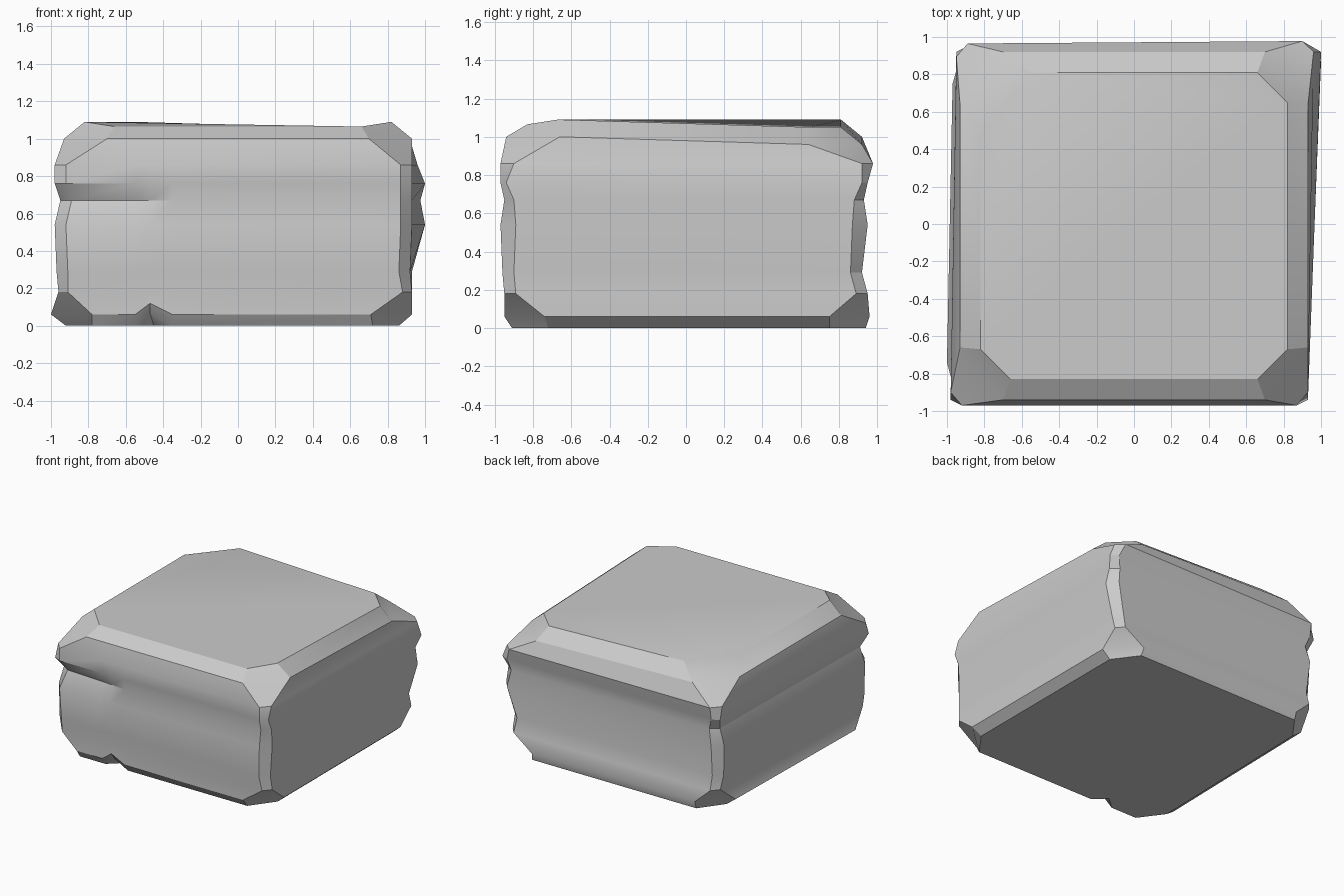
import bpy, bmesh

if "Cube" in bpy.data.objects:
    bpy.data.objects.remove(bpy.data.objects["Cube"])

# Horizontal sections: z, left x, right x, front y, back y, corner cut x, corner cut y, rear right bulge
RINGS = [
    (0.00, -0.92, 0.86, -0.91, 0.94, 0.14, 0.19, 0.00),
    (0.06, -1.00, 0.93, -0.95, 0.96, 0.22, 0.21, 0.00),
    (0.18, -0.96, 0.93, -0.95, 0.95, 0.05, 0.06, 0.00),
    (0.29, -0.97, 0.92, -0.96, 0.92, 0.06, 0.06, 0.01),
    (0.54, -0.98, 0.93, -0.97, 0.95, 0.06, 0.08, 0.07),
    (0.67, -0.95, 0.93, -0.95, 0.93, 0.06, 0.05, 0.045),
    (0.76, -0.98, 0.93, -0.97, 0.95, 0.06, 0.03, 0.07),
    (0.86, -0.98, 0.93, -0.97, 0.965, 0.06, 0.07, 0.03),
    (1.00, -0.93, 0.93, -0.94, 0.92, 0.23, 0.28, 0.00),
    (1.09, -0.82, 0.82, -0.83, 0.81, 0.16, 0.16, 0.00),
]
NOTCH_X = (-0.55, -0.47, -0.35)


def section(z, x0, x1, y0, y1, ix, iy, bulge):
    """Octagon with three extra points on the front for the chipped notch."""
    xb = x1 + bulge
    xl = x0 + (0.03 if z < 0.9 else 0)
    pts = [(x0 + ix, y0)] + [(x, y0) for x in NOTCH_X]
    pts += [(x1 - ix, y0), (x1, y0 + iy), (xb, y1 - iy), (xb - ix, y1),
            (xl + ix, y1), (xl, y1 - iy), (x0, y0 + iy)]
    return [[x, y, z] for x, y in pts]


rings = [section(*r) for r in RINGS]

# Chipped notch in the lower front edge
rings[0][2][2] = 0.065
rings[1][2][2] = 0.12
# Dent on the front left corner, fading along the front
for col, depth in ((0, 0.04), (1, 0.02), (2, 0.015), (10, 0.03)):
    rings[5][col][1] += depth
# Sloping top: front edge and rear right corner lower, rear left corner cut wide
for col in range(5):
    rings[9][col][2] = 1.065
rings[9][6][2] = rings[9][7][2] = 1.05
rings[8][6][2] = rings[8][7][2] = 0.96
rings[9][8][0] = -0.55
rings[9][9][1] = 0.48
rings[7][7][1] = 0.978
rings[7][6][1] = 0.92

# Stone block
bm = bmesh.new()
loops = [[bm.verts.new(p) for p in ring] for ring in rings]
n = len(loops[0])
for lo, hi in zip(loops, loops[1:]):
    for i in range(n):
        j = (i + 1) % n
        bm.faces.new((lo[i], lo[j], hi[j], hi[i]))
bm.faces.new(loops[-1])
inner = bm.verts.new((-0.45, -0.82, 0))
base = loops[0]
bm.faces.new(list(reversed(base[:2] + [inner] + base[3:])))
bm.faces.new((inner, base[2], base[1]))
bm.faces.new((inner, base[3], base[2]))
bmesh.ops.recalc_face_normals(bm, faces=bm.faces)
mesh = bpy.data.meshes.new("stone_block")
bm.to_mesh(mesh)
bm.free()
block = bpy.data.objects.new("stone_block", mesh)
bpy.context.collection.objects.link(block)
bpy.context.view_layer.objects.active = block
block.select_set(True)
bpy.ops.object.shade_smooth_by_angle(angle=0.47)
